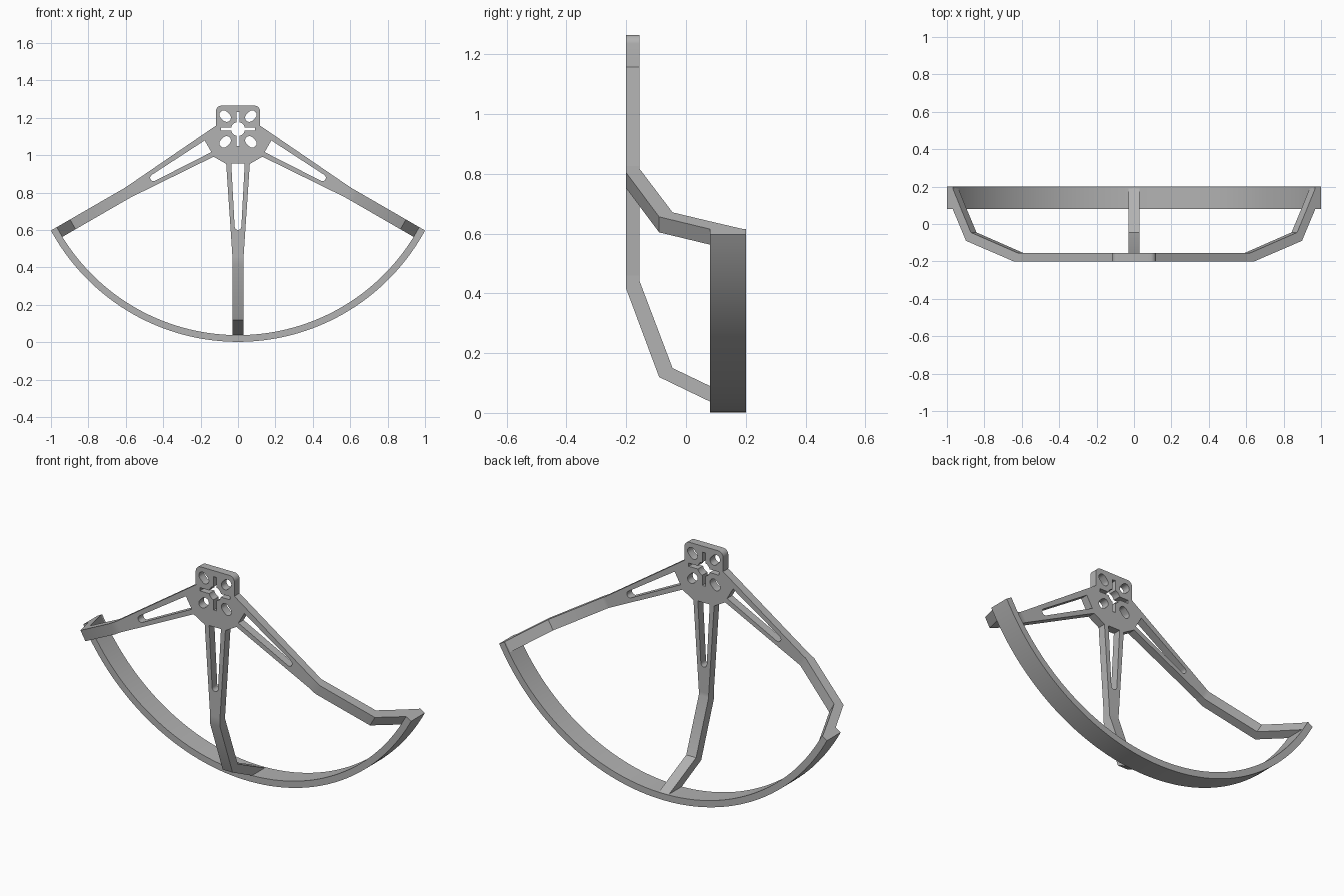
import bpy, bmesh
from math import sin, cos, asin, pi, radians
from mathutils import Vector

cube = bpy.data.objects.get("Cube")
if cube:
    bpy.data.objects.remove(cube, do_unlink=True)

CENTRE = 1.14           # height of the hub centre
OUTER, INNER = 1.138, 1.102
FRONT, BACK = -0.2, -0.155
HALF = 0.03             # half width of the slim arm
JOIN = 0.68             # radius where the flat plate ends
ARM_ANGLES = [radians(a) for a in (-60, 0, 60)]

grey = bpy.data.materials.new("plain_grey")
grey.use_nodes = True
grey.diffuse_color = (0.45, 0.45, 0.45, 1)
grey.node_tree.nodes["Principled BSDF"].inputs["Base Color"].default_value = (0.45, 0.45, 0.45, 1)


def polar(angle, r, p):
    """Point at distance r along an arm and p across it, as (x, z)."""
    return (r * sin(angle) + p * cos(angle), CENTRE - r * cos(angle) + p * sin(angle))


def arc(x, z, radius, start, end, steps=8):
    return [(x + radius * cos(start + (end - start) * i / steps),
             z + radius * sin(start + (end - start) * i / steps)) for i in range(steps + 1)]


def finish(name, bm):
    bmesh.ops.recalc_face_normals(bm, faces=bm.faces)
    mesh = bpy.data.meshes.new(name)
    bm.to_mesh(mesh)
    bm.free()
    mesh.materials.append(grey)
    obj = bpy.data.objects.new(name, mesh)
    bpy.context.collection.objects.link(obj)
    bpy.ops.object.select_all(action='DESELECT')
    obj.select_set(True)
    bpy.context.view_layer.objects.active = obj
    bpy.ops.object.shade_smooth_by_angle(angle=radians(30))
    return obj


def plate(name, loops, y0, y1):
    """Flat plate from an outline followed by its holes."""
    bm = bmesh.new()
    edges = []
    for loop in loops:
        vs = [bm.verts.new((x, y0, z)) for x, z in loop]
        edges += [bm.edges.new((v, vs[i - 1])) for i, v in enumerate(vs)]
    bmesh.ops.triangle_fill(bm, edges=edges, use_beauty=True, use_dissolve=False,
                            normal=Vector((0, -1, 0)))
    ext = bmesh.ops.extrude_face_region(bm, geom=bm.faces[:], use_keep_orig=True)
    moved = [g for g in ext["geom"] if isinstance(g, bmesh.types.BMVert)]
    bmesh.ops.translate(bm, verts=moved, vec=(0, y1 - y0, 0))
    return finish(name, bm)


# Hub outline: rounded square top, then down and around the three arms
outline = arc(0.088, 1.235, 0.03, 0, pi / 2) + arc(-0.088, 1.235, 0.03, pi / 2, pi)
for i, a in enumerate(ARM_ANGLES):
    outline.append(polar(a, 0.093, -0.0745) if i == 0 else polar(a, 0.187, -0.063))
    outline += [polar(a, JOIN, -HALF), polar(a, JOIN, HALF)]
    outline.append(polar(a, 0.093, 0.0745) if i == 2 else polar(a, 0.187, 0.063))
holes = []

# Tapered slots in the arms
for a in ARM_ANGLES:
    tip = arc(0.522, 0, 0.018, -pi / 2, pi / 2)
    holes.append([polar(a, r, p) for r, p in [(0.185, -0.036)] + tip + [(0.185, 0.036)]])

# Diagonal screw slots
for k in range(4):
    t = pi / 4 + k * pi / 2
    cx, cz = 0.097 * cos(t), CENTRE + 0.097 * sin(t)
    dx, dz = 0.011 * cos(t), 0.011 * sin(t)
    holes.append(arc(cx + dx, cz + dz, 0.023, t - pi / 2, t + pi / 2)
                 + arc(cx - dx, cz - dz, 0.023, t + pi / 2, t + 3 * pi / 2))

# Central bore with four narrow slits
bore = []
for k in range(4):
    t = k * pi / 2
    s = asin(0.009 / 0.037)
    quarter = [(0.092, -0.009), (0.092, 0.009)] + arc(0, 0, 0.037, s, pi / 2 - s, 6)
    bore += [(x * cos(t) - z * sin(t), CENTRE + x * sin(t) + z * cos(t)) for x, z in quarter]
holes.append(bore)
plate("hub_plate", [outline] + holes, FRONT, BACK)

# Bent arms: each station is (front radius, front y, back radius, back y)
STATIONS = [(JOIN, FRONT, JOIN, BACK), (0.725, FRONT, 0.70, BACK),
            (1.02, -0.09, 0.99, -0.045), (1.102, 0.08, 1.05, 0.08),
            (1.115, 0.08, 1.106, 0.2), (1.115, 0.08, 1.115, 0.2)]
for a, name in zip(ARM_ANGLES, ("right_arm", "lower_arm", "left_arm")):
    bm = bmesh.new()
    rings = []
    for rf, yf, rb, yb in STATIONS[:-1]:
        ring = []
        for r, y, p in ((rf, yf, -HALF), (rf, yf, HALF), (rb, yb, HALF), (rb, yb, -HALF)):
            x, z = polar(a, r, p)
            ring.append(bm.verts.new((x, y, z)))
        rings.append(ring)
    for one, two in zip(rings, rings[1:]):
        for i in range(4):
            bm.faces.new((one[i - 1], one[i], two[i], two[i - 1]))
    bm.faces.new(rings[-1])
    finish(name, bm)

# Curved guard, its ends cut flush with the side arms
STEPS = 72
bm = bmesh.new()
rings = []
for i in range(STEPS + 1):
    f = 2 * i / STEPS - 1
    ring = []
    for radius, y in ((OUTER, 0.08), (OUTER, 0.2), (INNER, 0.2), (INNER, 0.08)):
        x, z = polar(f * (pi / 3 + asin(HALF / radius)), radius, 0)
        ring.append(bm.verts.new((x, y, z)))
    rings.append(ring)
for one, two in zip(rings, rings[1:]):
    for i in range(4):
        bm.faces.new((one[i - 1], one[i], two[i], two[i - 1]))
bm.faces.new(rings[0])
bm.faces.new(rings[-1])
finish("curved_guard", bm)
